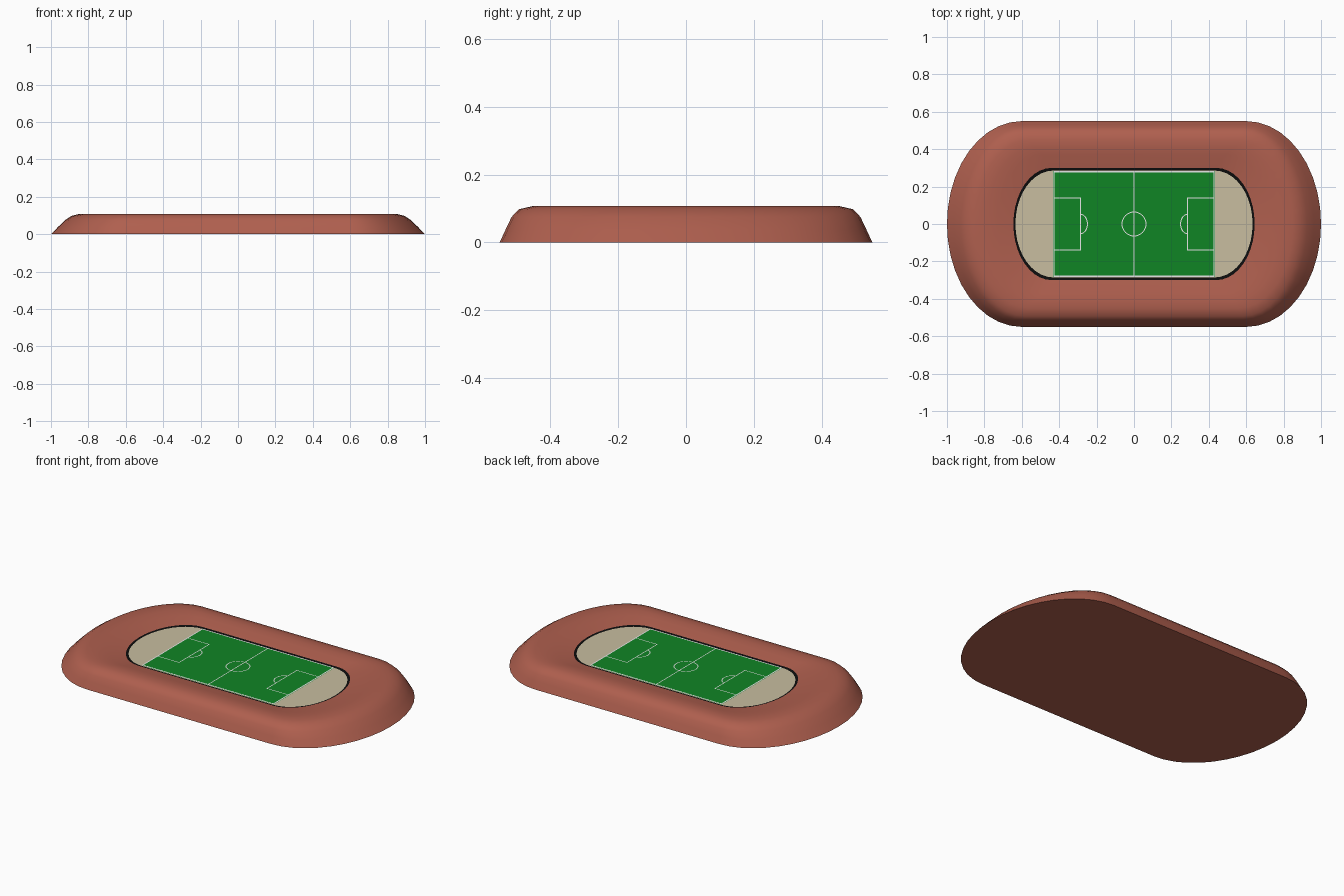
import bpy, bmesh, math

cube = bpy.data.objects.get("Cube")
if cube:
    bpy.data.objects.remove(cube)


def material(name, rgb):
    m = bpy.data.materials.new(name)
    m.use_nodes = True
    m.diffuse_color = (*rgb, 1)
    m.node_tree.nodes["Principled BSDF"].inputs["Base Color"].default_value = (*rgb, 1)
    return m


CLAY = material("clay red", (0.43, 0.115, 0.077))
BLACK = material("black", (0.004, 0.004, 0.004))
SAND = material("sand", (0.58, 0.51, 0.35))
GRASS = material("grass green", (0.005, 0.235, 0.018))
WHITE = material("line white", (0.85, 0.85, 0.85))


def finish(name, bm, mat):
    mesh = bpy.data.meshes.new(name)
    bm.to_mesh(mesh)
    bm.free()
    mesh.materials.append(mat)
    ob = bpy.data.objects.new(name, mesh)
    bpy.context.collection.objects.link(ob)
    return ob


def oval(hx, hy, straight, n=10):
    """Two half ellipses joined by straight sides."""
    pts = []
    for side in (1, -1):
        for i in range(n * 2 + 1):
            a = -math.pi / 2 + math.pi * i / (n * 2)
            pts.append((side * (straight + (hx - straight) * math.cos(a)),
                        side * hy * math.sin(a)))
    return pts


def loft(name, rings, mat, cap_first=False, cap_last=False):
    """Bridge oval rings given as (half x, half y, straight, z)."""
    bm = bmesh.new()
    loops = [[bm.verts.new((x, y, z)) for x, y in oval(hx, hy, s)]
             for hx, hy, s, z in rings]
    for lower, upper in zip(loops, loops[1:]):
        n = len(lower)
        for i in range(n):
            j = (i + 1) % n
            bm.faces.new((lower[i], lower[j], upper[j], upper[i]))
    if cap_first:
        bm.faces.new(loops[0][::-1])
    if cap_last:
        bm.faces.new(loops[-1])
    return finish(name, bm, mat)


# Rounded outer bank that dips gently towards the pitch
bank = loft("outer_bank", [
    (1.0, 0.55, 0.60, 0.0),
    (0.962, 0.532, 0.60, 0.039),
    (0.925, 0.515, 0.59, 0.075),
    (0.89, 0.493, 0.58, 0.098),
    (0.85, 0.45, 0.56, 0.108),
    (0.79, 0.41, 0.53, 0.108),
    (0.73, 0.37, 0.49, 0.102),
    (0.645, 0.30, 0.44, 0.088),
], CLAY, cap_first=True)
bpy.ops.object.select_all(action='DESELECT')
bank.select_set(True)
bpy.context.view_layer.objects.active = bank
bpy.ops.object.shade_smooth_by_angle(angle=math.radians(35))

# Dark kerb and the sandy infield inside it
loft("kerb", [(0.645, 0.30, 0.44, 0.088), (0.634, 0.286, 0.43, 0.085)], BLACK)
loft("infield", [(0.634, 0.286, 0.43, 0.085)], SAND, cap_last=True)

# Grass pitch
PX, PY = 0.432, 0.283
bm = bmesh.new()
bm.faces.new([bm.verts.new((x, y, 0.086))
              for x, y in ((-PX, -PY), (PX, -PY), (PX, PY), (-PX, PY))])
finish("pitch", bm, GRASS)


def stripe(name, pts, width, closed=False):
    """Flat painted line of constant width along a path."""
    bm = bmesh.new()
    n = len(pts)
    for i in range(n if closed else n - 1):
        (ax, ay), (bx, by) = pts[i], pts[(i + 1) % n]
        length = math.hypot(bx - ax, by - ay)
        ux, uy = ((bx - ax) / length * width / 2, (by - ay) / length * width / 2)
        corners = ((ax - ux + uy, ay - uy - ux), (bx + ux + uy, by + uy - ux),
                   (bx + ux - uy, by + uy + ux), (ax - ux - uy, ay - uy + ux))
        bm.faces.new([bm.verts.new((x, y, 0.0875)) for x, y in corners])
    finish(name, bm, WHITE)


def arc(cx, rx, ry, start, end, n):
    return [(cx + rx * math.cos(start + (end - start) * i / n),
             ry * math.sin(start + (end - start) * i / n)) for i in range(n + 1)]


# Painted pitch markings
EX, EY = PX - 0.004, PY - 0.004
stripe("boundary_line", [(-EX, -EY), (EX, -EY), (EX, EY), (-EX, EY)], 0.007, True)
stripe("halfway_line", [(0, -EY), (0, EY)], 0.005)
stripe("centre_circle", arc(0, 0.064, 0.064, 0, math.tau, 32)[:-1], 0.005, True)
for side, label in ((1, "left"), (-1, "right")):
    stripe(label + "_penalty_box",
           [(side * EX, -0.14), (side * 0.287, -0.14),
            (side * 0.287, 0.14), (side * EX, 0.14)], 0.005)
    stripe(label + "_penalty_arc",
           [(side * x, y) for x, y in
            arc(0.287, 0.038, 0.052, math.pi / 2, math.pi * 1.5, 14)], 0.005)
